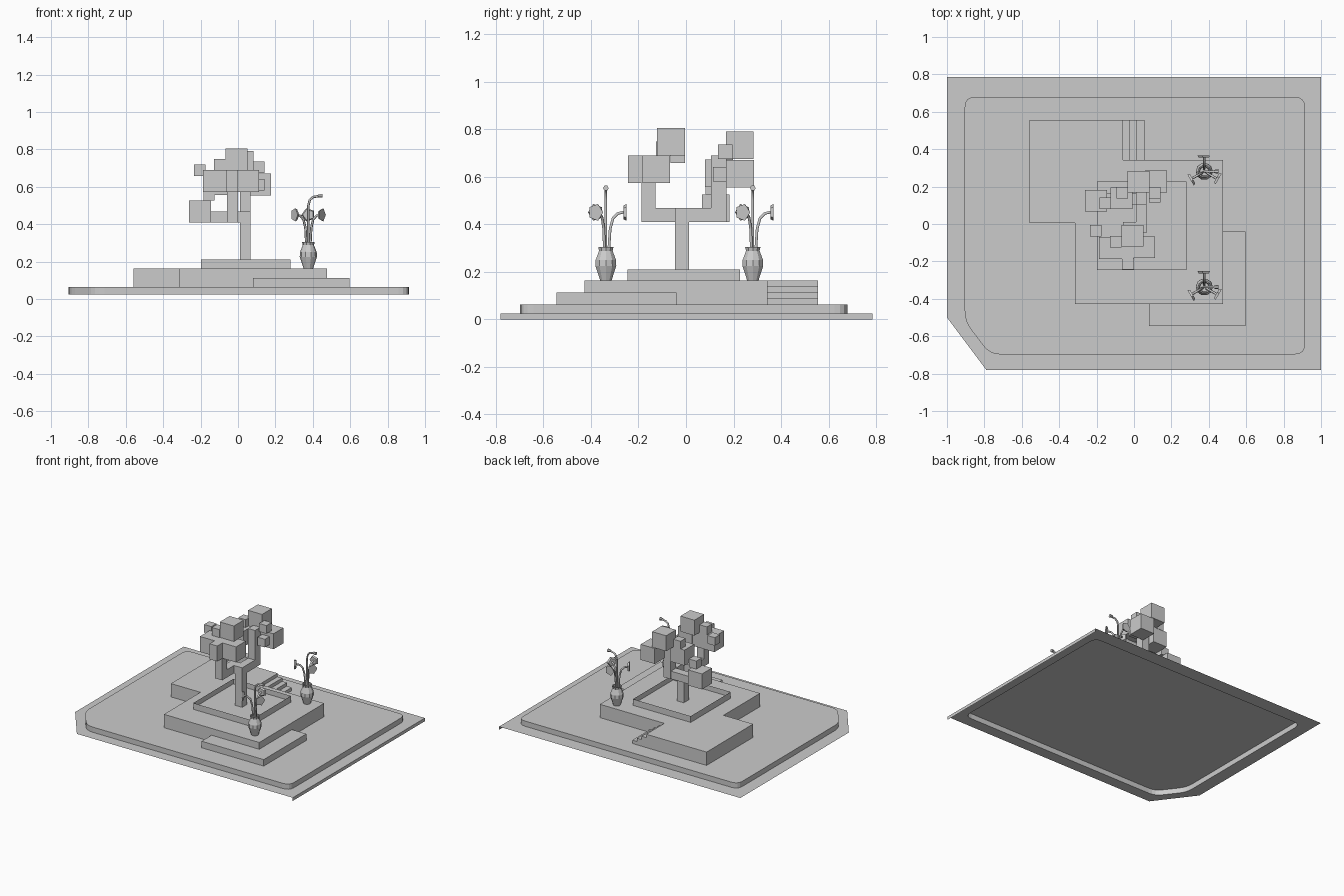
import bpy, bmesh, math
from mathutils import Vector, Matrix

if "Cube" in bpy.data.objects:
    bpy.data.objects.remove(bpy.data.objects["Cube"])


def finish(name, bm):
    bmesh.ops.recalc_face_normals(bm, faces=bm.faces)
    me = bpy.data.meshes.new(name)
    bm.to_mesh(me)
    bm.free()
    ob = bpy.data.objects.new(name, me)
    bpy.context.collection.objects.link(ob)
    return ob


def add_prism(bm, pts, z0, z1, bottom=True):
    lo = [bm.verts.new((x, y, z0)) for x, y in pts]
    hi = [bm.verts.new((x, y, z1)) for x, y in pts]
    n = len(pts)
    for i in range(n):
        bm.faces.new((lo[i], lo[(i + 1) % n], hi[(i + 1) % n], hi[i]))
    bm.faces.new(hi)
    if bottom:
        bm.faces.new(lo[::-1])


def prism(name, pts, z0, z1, bottom=True):
    bm = bmesh.new()
    add_prism(bm, pts, z0, z1, bottom)
    return finish(name, bm)


def rect(x0, x1, y0, y1):
    return [(x0, y0), (x1, y0), (x1, y1), (x0, y1)]


def box(name, x0, x1, y0, y1, z0, z1):
    return prism(name, rect(x0, x1, y0, y1), z0, z1)


def rounded(pts, r, steps=4):
    out = []
    for i, p in enumerate(pts):
        p = Vector(p)
        a = p + (Vector(pts[i - 1]) - p).normalized() * r
        b = p + (Vector(pts[(i + 1) % len(pts)]) - p).normalized() * r
        for k in range(steps + 1):
            t = k / steps
            out.append(tuple(a * (1 - t) ** 2 + p * 2 * t * (1 - t) + b * t * t))
    return out


# Ground sheet with an open middle and a short flap on the right side
G = 0.024
outer = [(-0.79, -0.78), (1, -0.78), (1, 0.785), (-1, 0.785), (-1, -0.5)]
slab = rounded([(-0.77, -0.697), (0.914, -0.697), (0.914, 0.679),
                (-0.905, 0.679), (-0.905, -0.52)], 0.055)
bm = bmesh.new()
edges = []
for loop in (outer, slab):
    vs = [bm.verts.new((x, y, G)) for x, y in loop]
    edges += [bm.edges.new((vs[i - 1], vs[i])) for i in range(len(vs))]
bmesh.ops.triangle_fill(bm, edges=edges, use_beauty=True, use_dissolve=False)
bm.faces.new([bm.verts.new(c) for c in
              ((1, -0.78, 0), (1, 0.785, 0), (1, 0.785, G), (1, -0.78, G))])
finish("ground_sheet", bm)

# Paved slab, open underneath
S, P = 0.063, 0.163
prism("paved_slab", slab, G, S, bottom=False)

# Stepped platforms
prism("platform", [(-0.06, 0.556), (-0.56, 0.556), (-0.56, 0.005), (-0.315, 0.005),
                   (-0.315, -0.427), (0.475, -0.427), (0.475, 0.342), (-0.06, 0.342)], S, P)
prism("low_step", [(0.08, -0.545), (0.595, -0.545), (0.595, -0.04), (0.475, -0.04),
                   (0.475, -0.427), (0.08, -0.427)], S, 0.112)
for i, (x0, x1) in enumerate(((-0.06, -0.022), (-0.022, 0.016), (0.016, 0.056))):
    box(f"stair_{i + 1}", x0, x1, 0.342, 0.556, S, P - 0.025 * (i + 1))

# Planter with a sunken bed
bm = bmesh.new()
add_prism(bm, rect(-0.198, 0.28, -0.247, 0.227), P, 0.21)
bm.faces.ensure_lookup_table()
top = max(bm.faces, key=lambda f: f.calc_center_median().z)
bmesh.ops.inset_region(bm, faces=[top], thickness=0.065)
ex = bmesh.ops.extrude_discrete_faces(bm, faces=[top])
for v in ex["faces"][0].verts:
    v.co.z = 0.172
finish("planter", bm)

# Tree trunk and square branches
box("trunk", 0.01, 0.067, -0.047, 0.012, 0.17, 0.468)
box("branch_back", 0.01, 0.067, 0.012, 0.17, 0.41, 0.468)
box("branch_back_stem", 0.01, 0.067, 0.105, 0.17, 0.468, 0.69)
box("branch_back_left", -0.16, 0.01, 0.105, 0.165, 0.41, 0.468)
box("branch_front", -0.06, 0.0, -0.187, 0.012, 0.41, 0.468)
box("branch_front_link", 0.0, 0.01, -0.047, 0.012, 0.41, 0.468)
box("branch_front_stem", -0.06, 0.0, -0.187, -0.128, 0.468, 0.58)

# Foliage blocks: centre and edge lengths
C, s = 0.116, 0.061
leaves = [
    (-0.203, 0.125, 0.468, C, C, C),
    (-0.008, -0.063, 0.747, C, C, C),
    (0.024, 0.226, 0.732, C, C, C),
    (0.118, 0.227, 0.612, C, C, C),
    (-0.067, 0.138, 0.615, C, C, C),
    (0.054, -0.125, 0.631, C, C, C),
    (-0.094, -0.128, 0.631, 0.184, C, C),
    (-0.033, -0.214, 0.631, 0.064, s, C),
    (-0.205, -0.035, 0.689, s, s, s),
    (-0.098, -0.095, 0.718, s, s, s),
    (0.11, 0.166, 0.704, s, s, s),
    (-0.063, 0.168, 0.701, s, s, s),
    (-0.155, 0.112, 0.556, s, s, s),
    (0.112, 0.145, 0.61, s, s, s),
]
for i, (x, y, z, a, b, c) in enumerate(leaves):
    box(f"foliage_{i + 1}", x - a / 2, x + a / 2, y - b / 2, y + b / 2, z - c / 2, z + c / 2)


# Faceted vase, open at the top
def vase(name, cx, cy, n=10):
    prof = [(0.025, P), (0.046, 0.225), (0.045, 0.25), (0.03, 0.288), (0.034, 0.305),
            (0.028, 0.305), (0.024, 0.285)]
    bm = bmesh.new()
    rings = [[bm.verts.new((cx + r * math.cos(math.tau * k / n),
                            cy + r * math.sin(math.tau * k / n), z)) for k in range(n)]
             for r, z in prof]
    for a, b in zip(rings, rings[1:]):
        for k in range(n):
            bm.faces.new((a[k], a[(k + 1) % n], b[(k + 1) % n], b[k]))
    bm.faces.new(rings[0][::-1])
    bm.faces.new(rings[-1])
    finish(name, bm)


def stem(name, base, ang, path, r=0.0065):
    cu = bpy.data.curves.new(name, 'CURVE')
    cu.dimensions = '3D'
    cu.bevel_depth, cu.bevel_resolution, cu.use_fill_caps = r, 1, True
    sp = cu.splines.new('POLY')
    sp.points.add(len(path) - 1)
    for p, (d, z) in zip(sp.points, path):
        p.co = (base[0] + d * math.cos(ang), base[1] + d * math.sin(ang), z, 1)
    ob = bpy.data.objects.new(name, cu)
    bpy.context.collection.objects.link(ob)


def head(name, base, ang, d, z, r0, r1, depth, n):
    bm = bmesh.new()
    m = (Matrix.Translation((base[0] + d * math.cos(ang), base[1] + d * math.sin(ang), z))
         @ Matrix.Rotation(ang, 4, 'Z') @ Matrix.Rotation(math.pi / 2, 4, 'Y'))
    bmesh.ops.create_cone(bm, cap_ends=True, segments=n, radius1=r0, radius2=r1,
                          depth=depth, matrix=m)
    finish(name, bm)


# Two vases, each with three open flowers and one tall bud
for side, cy in (("front", -0.337), ("back", 0.281)):
    base = (0.376, cy)
    vase(f"vase_{side}", *base)
    for i in range(3):
        ang = math.radians(90 + 120 * i)
        stem(f"flower_stem_{side}_{i + 1}", base, ang,
             [(0.012, 0.285), (0.018, 0.38), (0.03, 0.425), (0.05, 0.445), (0.078, 0.452)])
        head(f"flower_{side}_{i + 1}", base, ang, 0.08, 0.45, 0.03, 0.037, 0.013, 5)
    stem(f"bud_stem_{side}", base, 0,
         [(0.0, 0.285), (0.0, 0.5), (0.008, 0.53), (0.025, 0.545), (0.055, 0.55)])
    head(f"bud_{side}", base, 0, 0.063, 0.552, 0.008, 0.012, 0.024, 6)
